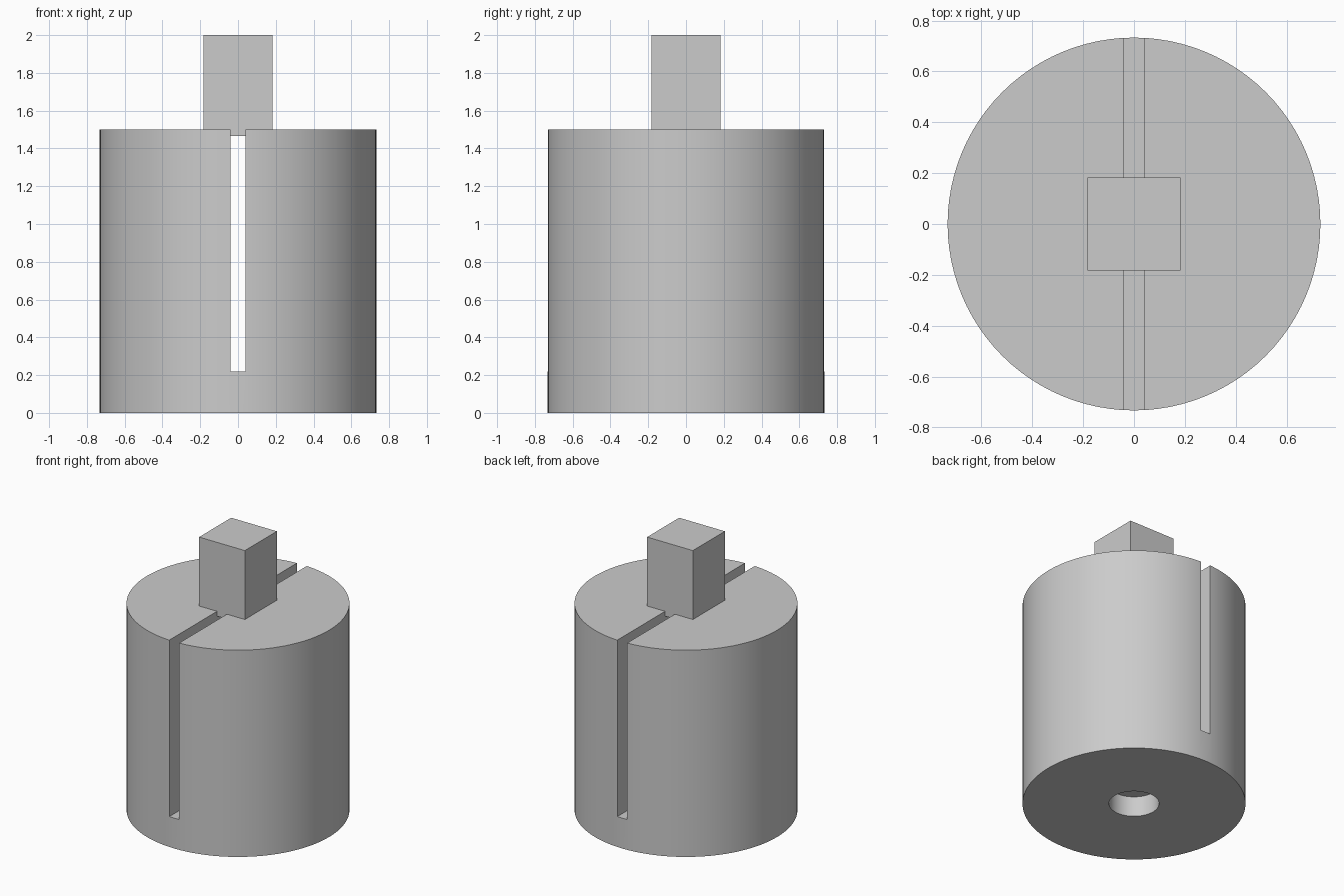
import bpy
from math import radians

cube = bpy.data.objects.get("Cube")
if cube:
    bpy.data.objects.remove(cube, do_unlink=True)

RADIUS, HEIGHT = 0.733, 1.5
SLOT_WIDTH, SLOT_FLOOR = 0.079, 0.22
PEG_SIDE, PEG_BOTTOM, TOP = 0.367, 1.465, 2.0
HOLE_RADIUS, HOLE_DEPTH = 0.165, 0.147

grey = bpy.data.materials.new("light grey")
grey.use_nodes = True
colour = (0.6, 0.6, 0.6, 1)
grey.diffuse_color = colour
grey.node_tree.nodes["Principled BSDF"].inputs["Base Color"].default_value = colour


def box(name, width, depth, low, high):
    bpy.ops.mesh.primitive_cube_add(size=1, location=(0, 0, (low + high) / 2))
    ob = bpy.context.object
    ob.name = name
    ob.scale = (width, depth, high - low)
    bpy.ops.object.transform_apply(location=False, rotation=False, scale=True)
    ob.data.materials.append(grey)
    return ob


def cylinder(name, radius, low, high, sides):
    bpy.ops.mesh.primitive_cylinder_add(vertices=sides, radius=radius, depth=high - low,
                                        location=(0, 0, (low + high) / 2))
    ob = bpy.context.object
    ob.name = name
    ob.data.materials.append(grey)
    return ob


def cut(target, cutter):
    mod = target.modifiers.new("cut", "BOOLEAN")
    mod.operation = "DIFFERENCE"
    mod.solver = "EXACT"
    mod.object = cutter
    bpy.context.view_layer.objects.active = target
    bpy.ops.object.modifier_apply(modifier=mod.name)
    bpy.data.objects.remove(cutter, do_unlink=True)


# Round body with a deep slot from front to back and a blind hole underneath
body = cylinder("body", RADIUS, 0, HEIGHT, 96)
cut(body, box("slot_cutter", SLOT_WIDTH, 2, SLOT_FLOOR, 2))
cut(body, cylinder("hole_cutter", HOLE_RADIUS, -0.2, HOLE_DEPTH, 48))
bpy.ops.object.select_all(action="DESELECT")
body.select_set(True)
bpy.context.view_layer.objects.active = body
bpy.ops.object.shade_smooth_by_angle(angle=radians(30))

# Square peg bridging the slot
box("square_peg", PEG_SIDE, PEG_SIDE, PEG_BOTTOM, TOP)
